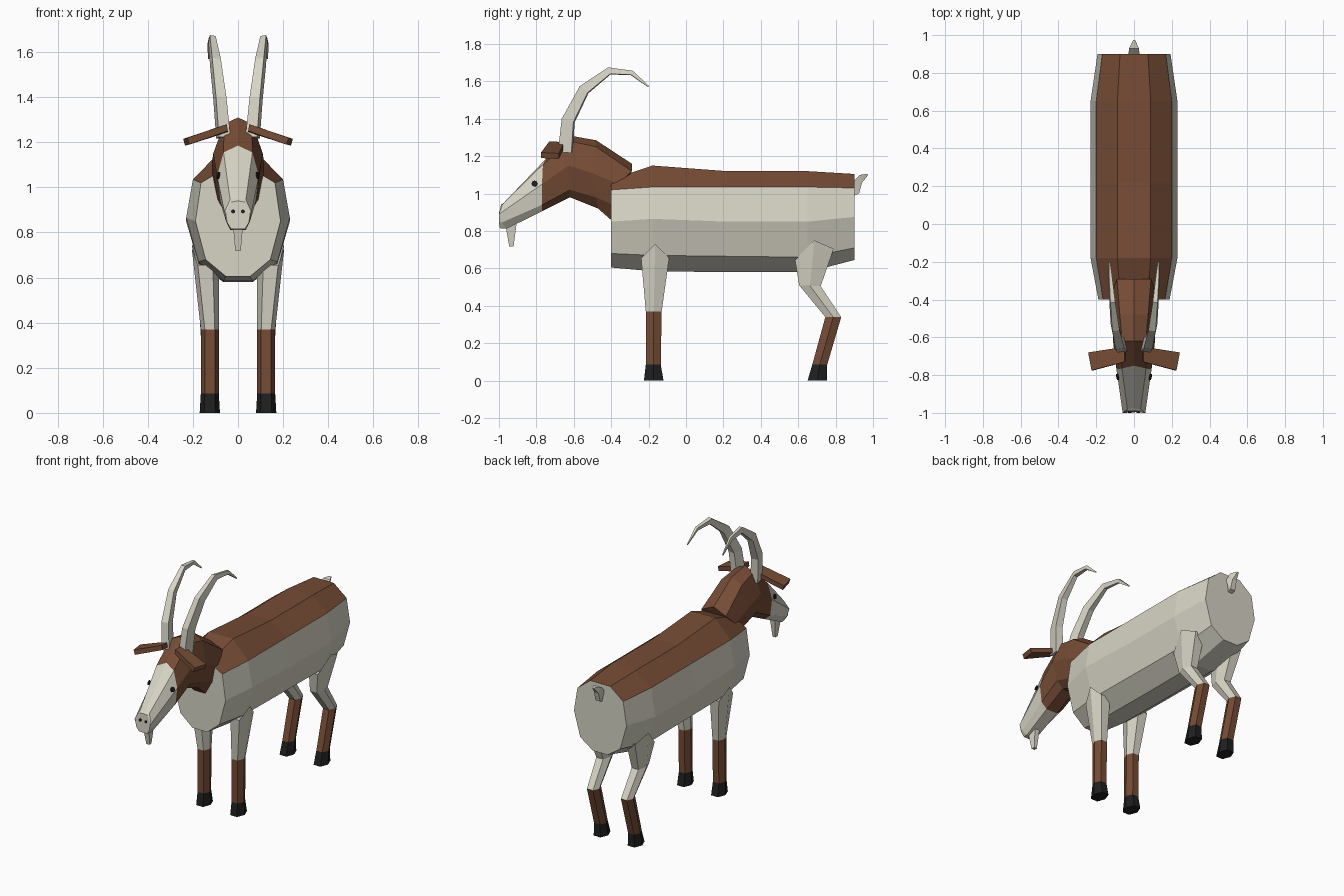
import bpy, bmesh, math
from mathutils import Vector


def material(name, rgb):
    m = bpy.data.materials.new(name)
    m.diffuse_color = (*rgb, 1)
    return m


CREAM = material("cream coat", (0.68, 0.66, 0.56))
BROWN = material("brown coat", (0.18, 0.072, 0.036))
BLACK = material("black hoof", (0.014, 0.014, 0.015))


def loft(name, rings, mats, rule=None, mirror=False):
    """Skin a list of equal-length point rings, cap both ends, colour by face rule."""
    bm = bmesh.new()
    vs = [[bm.verts.new(p) for p in r] for r in rings]
    n = len(vs[0])
    for a, b in zip(vs, vs[1:]):
        for i in range(n):
            j = (i + 1) % n
            bm.faces.new((a[i], a[j], b[j], b[i]))
    bm.faces.new(vs[0])
    bm.faces.new(vs[-1])
    bmesh.ops.recalc_face_normals(bm, faces=bm.faces)
    bm.normal_update()
    if rule:
        for f in bm.faces:
            f.material_index = rule(f.calc_center_median(), f.normal)
    me = bpy.data.meshes.new(name)
    bm.to_mesh(me)
    bm.free()
    for m in mats:
        me.materials.append(m)
    ob = bpy.data.objects.new(name, me)
    bpy.context.collection.objects.link(ob)
    if mirror:
        mod = ob.modifiers.new("mirror", 'MIRROR')
        mod.use_mirror_merge = False
    return ob


def both_sides(half):
    """Close a half ring by reflecting it in x (centre points are not doubled)."""
    return half + [(-x, y, z) for x, y, z in reversed(half) if x > 0]


# Body: ten-sided barrel with a brown back
body_rows = [  # y, width scale, heights from belly to back
    (-0.40, 0.82, (0.605, 0.68, 0.85, 1.02, 1.075)),
    (-0.18, 1.00, (0.585, 0.67, 0.865, 1.035, 1.15)),
    (0.22, 1.00, (0.58, 0.665, 0.85, 1.035, 1.12)),
    (0.65, 1.00, (0.58, 0.66, 0.85, 1.035, 1.12)),
    (0.90, 0.84, (0.645, 0.71, 0.875, 1.03, 1.105)),
]
widths = (0.065, 0.175, 0.23, 0.20, 0.088)
loft("body",
     [both_sides([(w * s, y, z) for w, z in zip(widths, zs)]) for y, s, zs in body_rows],
     [CREAM, BROWN], lambda c, n: int(c.z > 1.03 and n.z > 0.2))

# Neck and head: brown as far as the face, cream muzzle
head_rows = [
    [(0, -0.29, 1.16), (0.09, -0.29, 1.12), (0.115, -0.36, 1.05), (0.09, -0.39, 0.94), (0.04, -0.39, 0.85)],
    [(0, -0.48, 1.285), (0.075, -0.48, 1.25), (0.115, -0.5, 1.11), (0.085, -0.48, 0.98), (0.04, -0.47, 0.92)],
    [(0, -0.62, 1.31), (0.062, -0.62, 1.28), (0.11, -0.63, 1.15), (0.085, -0.62, 1.02), (0.04, -0.62, 0.98)],
    [(0, -0.75, 1.185), (0.064, -0.765, 1.155), (0.093, -0.77, 1.05), (0.08, -0.77, 0.94), (0.04, -0.77, 0.905)],
    [(0, -0.975, 0.95), (0.035, -0.98, 0.945), (0.06, -1.0, 0.89), (0.052, -0.985, 0.845), (0.035, -0.96, 0.812)],
    [(0, -0.99, 0.94), (0.03, -0.99, 0.935), (0.055, -1.0, 0.89), (0.048, -1.0, 0.845), (0.03, -0.995, 0.815)],
]
loft("neck_and_head", [both_sides(r) for r in head_rows], [BROWN, CREAM],
     lambda c, n: int(c.y < -0.77))


# Legs: six-sided, cream above, brown below, black hooves
def leg(name, rows, hock):
    rings = []
    for i, (y0, z0, y1, z1, xc, xr) in enumerate(rows):
        ym, zm = (y0 + y1) / 2, (z0 + z1) / 2
        peak = 0.075 if i == len(rows) - 1 else 0
        h = xr * 0.55
        rings.append([(xc + xr, ym, zm + peak), (xc + h, y1, z1), (xc - h, y1, z1),
                      (xc - xr, ym, zm), (xc - h, y0, z0), (xc + h, y0, z0)])
    loft(name, rings, [BLACK, BROWN, CREAM],
         lambda c, n: 0 if c.z < 0.08 else 1 if c.z < hock else 2, mirror=True)


leg("front_legs", [
    (-0.225, 0, -0.12, 0, 0.125, 0.045),
    (-0.215, 0.085, -0.135, 0.085, 0.125, 0.04),
    (-0.215, 0.37, -0.13, 0.37, 0.125, 0.04),
    (-0.24, 0.655, -0.09, 0.655, 0.145, 0.06)], 0.36)
leg("hind_legs", [
    (0.65, 0, 0.755, 0, 0.125, 0.045),
    (0.675, 0.085, 0.755, 0.085, 0.125, 0.04),
    (0.745, 0.34, 0.83, 0.34, 0.125, 0.04),
    (0.605, 0.51, 0.72, 0.505, 0.13, 0.045),
    (0.583, 0.645, 0.79, 0.705, 0.145, 0.06)], 0.33)

# Horns: four-sided tubes swept back along an arc
path = [Vector(p) for p in ((0.065, -0.645, 1.22), (0.08, -0.63, 1.39), (0.1, -0.545, 1.555),
                            (0.115, -0.41, 1.656), (0.125, -0.29, 1.645), (0.13, -0.2, 1.572))]
radii = (0.04, 0.036, 0.03, 0.02, 0.013, 0.004)
horn = []
for i, (p, r) in enumerate(zip(path, radii)):
    t = path[min(i + 1, len(path) - 1)] - path[max(i - 1, 0)]
    side = Vector((1, 0, 0))
    up = t.cross(side).normalized()
    horn.append([p + side * r * 0.8 * a + up * r * b
                 for a, b in ((1, 0.8), (-0.6, 1), (-1, -0.8), (0.6, -1))])
loft("horns", horn, [CREAM], mirror=True)

# Ears: thin drooping slabs
loft("ears", [
    [(0.045, -0.65, 1.245), (0.045, -0.73, 1.25), (0.05, -0.73, 1.28), (0.05, -0.65, 1.275)],
    [(0.235, -0.68, 1.185), (0.215, -0.775, 1.19), (0.225, -0.775, 1.22), (0.243, -0.68, 1.215)],
], [BROWN], mirror=True)

# Beard
loft("beard", [
    [(-0.022, -0.965, 0.83), (0.022, -0.965, 0.83), (0.018, -0.905, 0.845), (-0.018, -0.905, 0.845)],
    [(-0.012, -0.945, 0.718), (0.012, -0.945, 0.718), (0.01, -0.922, 0.718), (-0.01, -0.922, 0.718)],
], [CREAM])

# Tail: short upturned wedge
loft("tail", [
    [(x, y, z) for x, y, z in ((-w, y0, z0), (w, y0, z0), (w * 0.6, y1, z1), (-w * 0.6, y1, z1))]
    for w, y0, z0, y1, z1 in ((0.024, 0.89, 1.06, 0.9, 0.99), (0.03, 0.895, 1.065, 0.925, 1.0),
                              (0.026, 0.93, 1.1, 0.942, 1.06), (0.008, 0.965, 1.105, 0.975, 1.1))
], [CREAM])


# Eyes and nostrils: small black discs
def disc(name, centre, axis, r):
    c, a = Vector(centre), Vector(axis).normalized()
    u = a.cross(Vector((0, 0, 1))).normalized()
    v = a.cross(u)
    ring = [c + r * (u * math.cos(k * math.pi / 4) + v * math.sin(k * math.pi / 4)) for k in range(8)]
    loft(name, [[p - a * 0.004 for p in ring], [p + a * 0.004 for p in ring]], [BLACK], mirror=True)


disc("eyes", (0.087, -0.81, 1.053), (1, -0.2, 0.2), 0.016)
disc("nostrils", (0.022, -0.996, 0.893), (0, -1, 0), 0.009)
